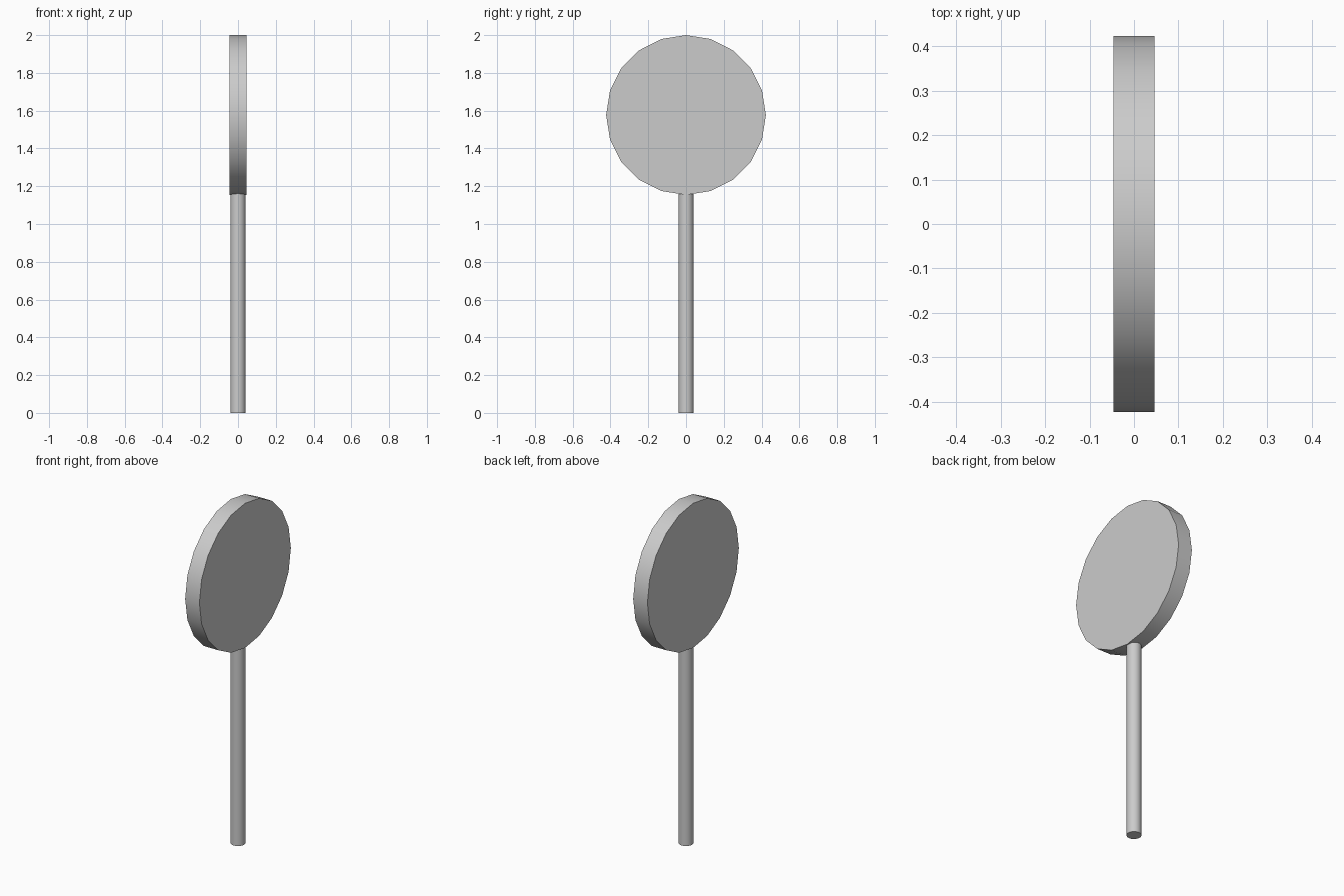
import bpy
import math

if "Cube" in bpy.data.objects:
    bpy.data.objects.remove(bpy.data.objects["Cube"])


def cylinder(name, radius, depth, location, rotation=(0, 0, 0), sides=20):
    bpy.ops.mesh.primitive_cylinder_add(
        vertices=sides, radius=radius, depth=depth,
        location=location, rotation=rotation)
    obj = bpy.context.object
    obj.name = name
    bpy.ops.object.transform_apply(location=False, rotation=True, scale=True)
    bpy.ops.object.shade_smooth_by_angle(angle=math.radians(30))
    return obj


# Upright stick, its top just tucked into the disc
STICK_TOP = 1.165
cylinder("stick", 0.04, STICK_TOP, (0, 0, STICK_TOP / 2))

# Round disc standing on edge, faces towards +x and -x
DISC_RADIUS = 0.423
cylinder("disc", DISC_RADIUS, 0.092, (0, 0, 2 - DISC_RADIUS),
         rotation=(0, math.pi / 2, 0))
